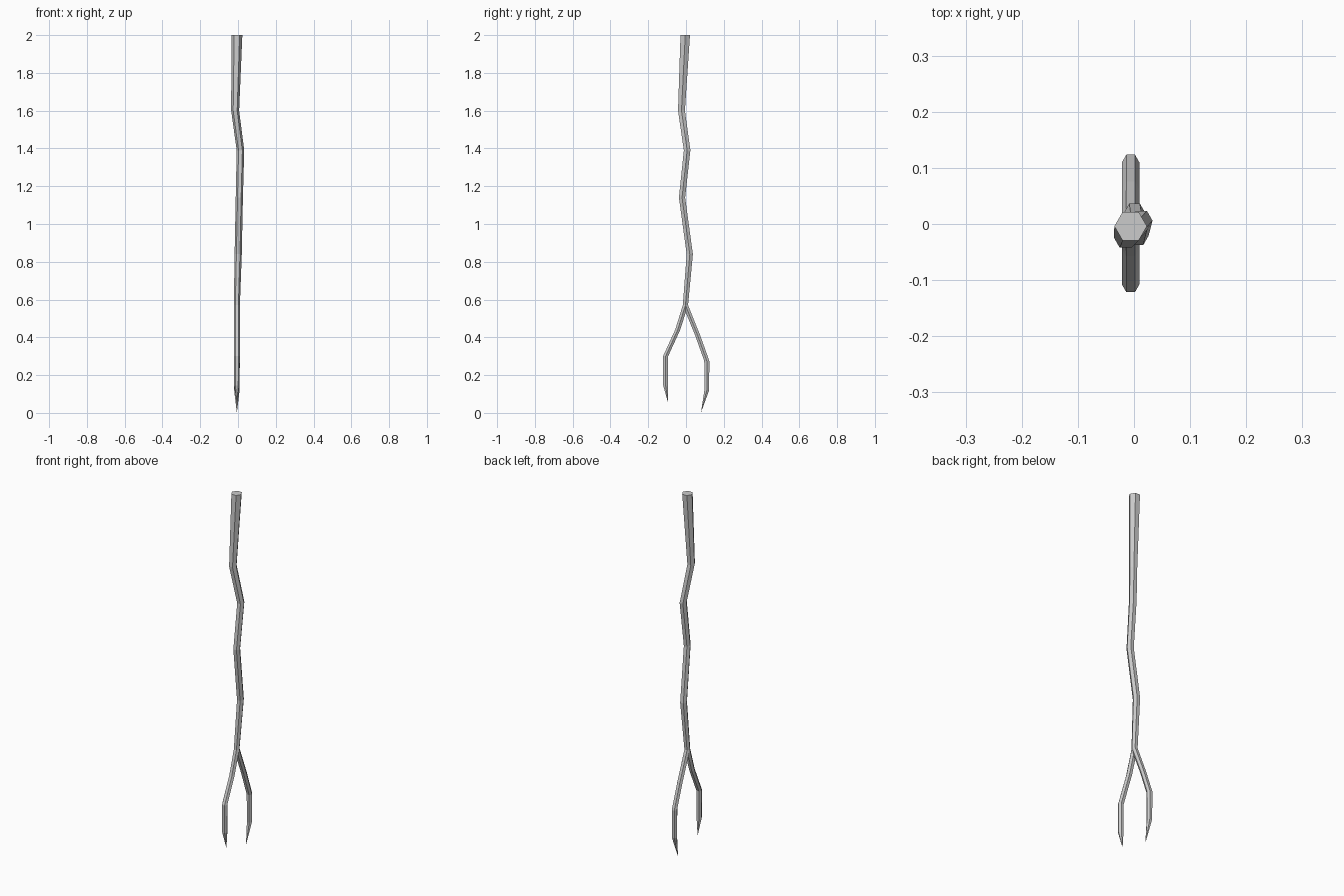
import bpy, bmesh, math

if "Cube" in bpy.data.objects:
    bpy.data.objects.remove(bpy.data.objects["Cube"])

SIDES = 6


def branch(name, path, cap_top=False, tip=None):
    """Loft level hexagon rings along (x, y, z, radius), optionally ending in a point."""
    bm = bmesh.new()
    rings = []
    for x, y, z, r in path:
        rings.append([bm.verts.new((x + r * math.cos(2 * math.pi * i / SIDES),
                                    y + r * math.sin(2 * math.pi * i / SIDES), z))
                      for i in range(SIDES)])
    for a, b in zip(rings, rings[1:]):
        for i in range(SIDES):
            j = (i + 1) % SIDES
            bm.faces.new((a[i], a[j], b[j], b[i]))
    if cap_top:
        bm.faces.new(rings[0])
    if tip:
        point = bm.verts.new(tip)
        for i in range(SIDES):
            bm.faces.new((rings[-1][i], rings[-1][(i + 1) % SIDES], point))
    bmesh.ops.recalc_face_normals(bm, faces=bm.faces[:])
    mesh = bpy.data.meshes.new(name)
    bm.to_mesh(mesh)
    bm.free()
    # open lofts: make sure the walls face outward
    if mesh.polygons[0].normal.dot(mesh.polygons[0].center - mesh.vertices[0].co.lerp(
            mesh.vertices[SIDES // 2 + SIDES].co, 0.5)) < 0:
        mesh.flip_normals()
    obj = bpy.data.objects.new(name, mesh)
    bpy.context.collection.objects.link(obj)
    return obj


# crooked main stick, top to fork
branch("stick", [
    (-0.006, -0.004, 2.00, 0.029),
    (-0.015, -0.024, 1.60, 0.021),
    (0.013, 0.006, 1.39, 0.020),
    (0.007, -0.021, 1.14, 0.019),
    (0.001, 0.020, 0.84, 0.019),
    (-0.006, -0.003, 0.57, 0.016),
], cap_top=True)

# two sharpened prongs
branch("left_prong", [
    (-0.006, -0.003, 0.57, 0.016),
    (-0.006, -0.044, 0.44, 0.0155),
    (-0.006, -0.108, 0.30, 0.0155),
    (-0.006, -0.108, 0.145, 0.0145),
], tip=(-0.006, -0.094, 0.05))
branch("right_prong", [
    (-0.006, -0.003, 0.57, 0.016),
    (-0.006, 0.062, 0.41, 0.0155),
    (-0.006, 0.110, 0.275, 0.0155),
    (-0.006, 0.110, 0.12, 0.0145),
], tip=(-0.006, 0.079, 0.0))
